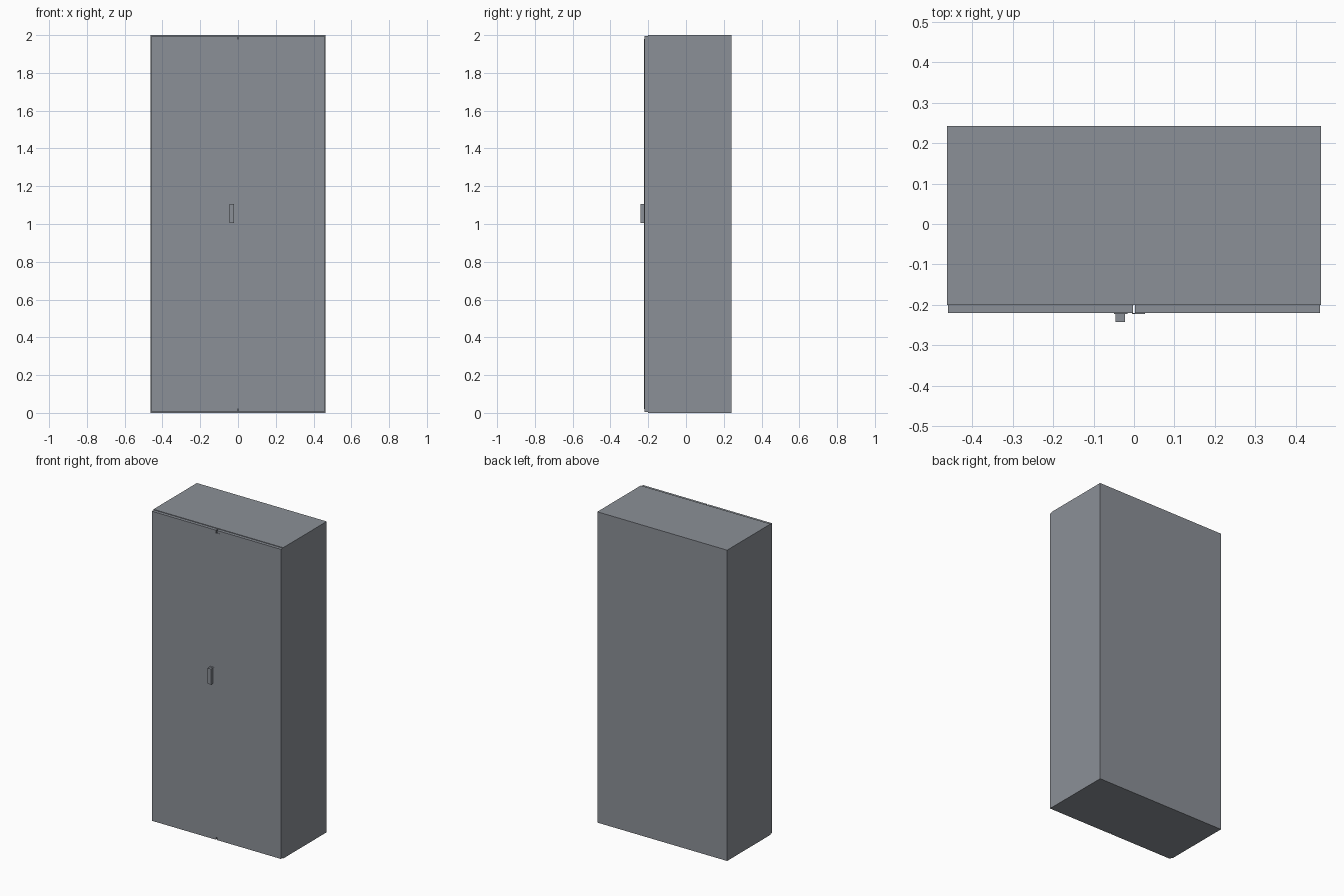
import bpy
import bmesh
from mathutils import Vector

cube = bpy.data.objects.get("Cube")
if cube:
    bpy.data.objects.remove(cube, do_unlink=True)

# One painted steel colour
steel = bpy.data.materials.new("grey_steel")
steel.use_nodes = True
colour = (0.26, 0.28, 0.31, 1)
steel.diffuse_color = colour
steel.node_tree.nodes["Principled BSDF"].inputs["Base Color"].default_value = colour


def box(name, low, high):
    low, high = Vector(low), Vector(high)
    size, middle = high - low, (low + high) / 2
    bm = bmesh.new()
    bmesh.ops.create_cube(bm, size=1)
    bmesh.ops.scale(bm, vec=size, verts=bm.verts)
    bmesh.ops.translate(bm, vec=middle, verts=bm.verts)
    mesh = bpy.data.meshes.new(name)
    bm.to_mesh(mesh)
    bm.free()
    mesh.materials.append(steel)
    obj = bpy.data.objects.new(name, mesh)
    bpy.context.collection.objects.link(obj)
    return obj


# Cabinet body
box("cabinet_body", (-0.462, -0.2, 0), (0.462, 0.242, 2))

# Pair of doors with a narrow gap between them
box("right_door", (-0.459, -0.22, 0.004), (-0.003, -0.2, 1.996))
box("left_door", (0.003, -0.22, 0.004), (0.459, -0.2, 1.996))

# Flat strip that covers the gap
box("door_cover_strip", (-0.005, -0.222, 0.02), (0.027, -0.22, 1.98))

# Handle on its thin mounting plate
box("handle_plate", (-0.05, -0.222, 1.0), (-0.016, -0.22, 1.11))
box("handle", (-0.046, -0.242, 1.005), (-0.022, -0.222, 1.105))
